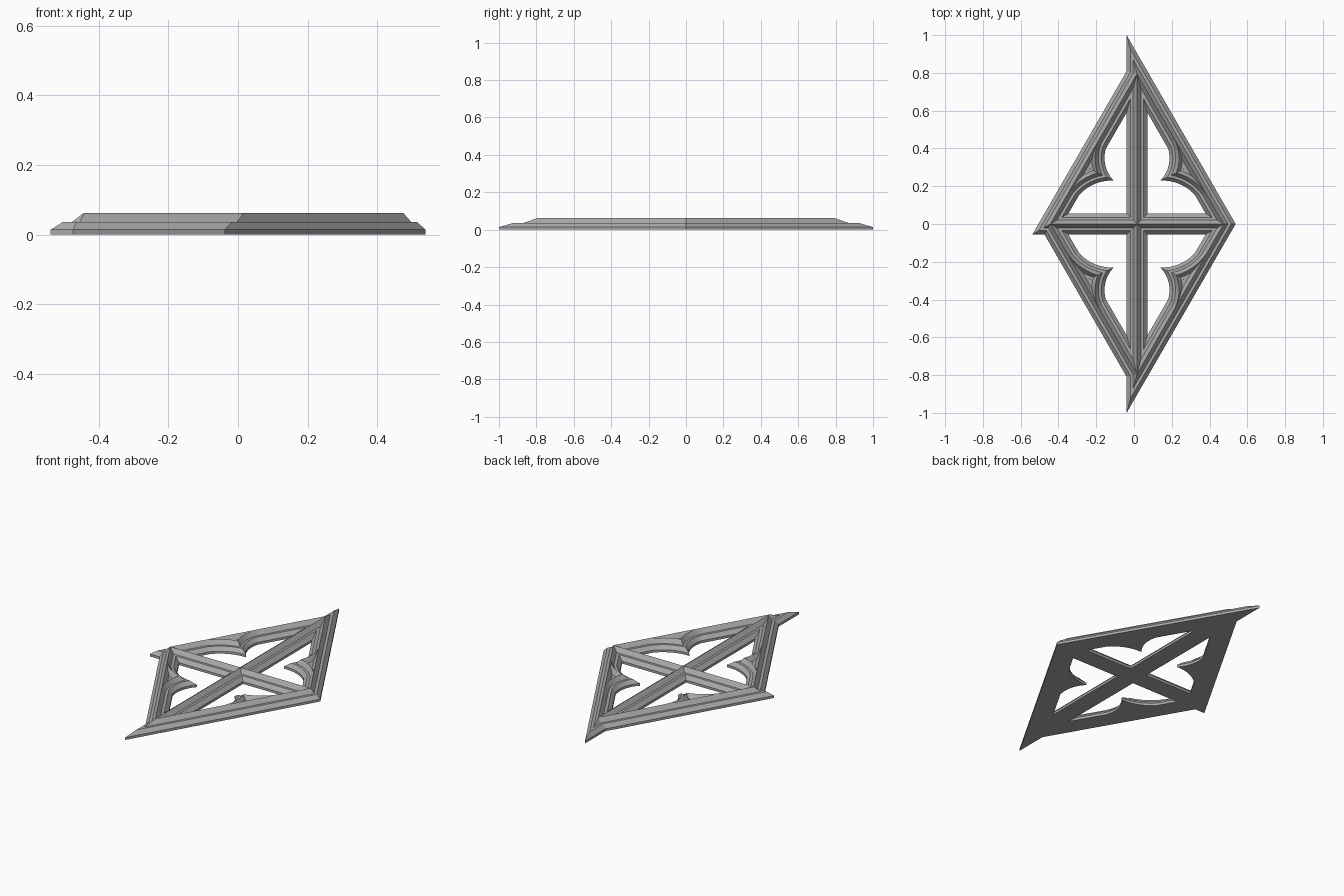
import bpy, bmesh
from math import sin, cos, radians, sqrt
from mathutils import Vector

if "Cube" in bpy.data.objects:
    bpy.data.objects.remove(bpy.data.objects["Cube"])

CENTRE_X = 0.016     # the tracery axis sits slightly off the middle
HALF = 0.055         # half width of a moulded bar
NORMAL = Vector((sqrt(3) / 2, 0.5))      # outward normal of the upper right bar
RIDGE = 0.4522 - HALF                    # distance of that bar's ridge from the centre

stone = bpy.data.materials.new("grey stone")
stone.use_nodes = True
stone.diffuse_color = (0.4, 0.4, 0.4, 1)
bsdf = stone.node_tree.nodes["Principled BSDF"]
bsdf.inputs["Base Color"].default_value = stone.diffuse_color
bsdf.inputs["Roughness"].default_value = 0.8

# Stepped ridge moulding: (offset from ridge, height)
side = [(HALF, 0), (HALF, 0.014), (0.035, 0.036), (0.02, 0.036)]
PROFILE = [(-d, z) for d, z in side] + [(0, 0.062)] + side[::-1]


def sweep(path, closed=False, scale=1.0):
    """Sweep the moulding along a flat path with mitred corners."""
    bm = bmesh.new()
    pts = [Vector(p) for p in path]
    n = len(pts)

    def normal(i):
        d = (pts[(i + 1) % n] - pts[i % n]).normalized()
        return Vector((-d.y, d.x))

    rings = []
    for i, p in enumerate(pts):
        a = normal(i - 1) if closed or i > 0 else normal(i)
        b = normal(i) if closed or i < n - 1 else a
        mitre = (a + b) / (1 + a.dot(b))
        rings.append([bm.verts.new((*(p + mitre * d * scale), z)) for d, z in PROFILE])
    k = len(PROFILE)
    for i in range(n if closed else n - 1):
        r, s = rings[i], rings[(i + 1) % n]
        for j in range(k):
            bm.faces.new((r[j], r[(j + 1) % k], s[(j + 1) % k], s[j]))
    if not closed:
        bm.faces.new(rings[0])
        bm.faces.new(rings[-1])
    return bm


def finish(bm, name):
    bmesh.ops.recalc_face_normals(bm, faces=bm.faces)
    mesh = bpy.data.meshes.new(name)
    bm.to_mesh(mesh)
    bm.free()
    mesh.materials.append(stone)
    ob = bpy.data.objects.new(name, mesh)
    ob.location.x = CENTRE_X
    bpy.context.collection.objects.link(ob)
    return ob


# Frame bars and mullions, following the ridge lines
top = Vector((0, RIDGE / NORMAL.y))
right = Vector((RIDGE / NORMAL.x, 0))
finish(sweep([top, right, -top], closed=True), "right_frame_and_vertical_mullion")
finish(sweep([right, -right, top]), "horizontal_mullion_and_upper_left_bar")
finish(sweep([-right, -top]), "lower_left_bar")

# Foils: two arcs per opening, tangent to the frame ridge and meeting at a cusp
upper, lower = Vector((0, 0.35)), Vector((0.135, 0))
FOIL = 0.05 / HALF
r_up = RIDGE - upper.dot(NORMAL)
r_low = RIDGE - lower.dot(NORMAL)


def crossing(r1, r2):
    """Outer crossing point of circles around the two foil centres."""
    gap = lower - upper
    u = gap.normalized()
    a = (gap.length_squared + r1 * r1 - r2 * r2) / (2 * gap.length)
    return upper + u * a + Vector((-u.y, u.x)) * sqrt(r1 * r1 - a * a)


cusp = crossing(r_up - 0.05, r_low - 0.05)
cut = crossing(r_up, r_low) - cusp
cut_normal = Vector((-cut.y, cut.x, 0))      # points to the upper foil


def foil(name, centre, radius, start, end, keep):
    steps = 16
    angles = [radians(start + (end - start) * i / steps) for i in range(steps + 1)]
    bm = sweep([centre + Vector((cos(a), sin(a))) * radius for a in angles], scale=FOIL)
    geom = bm.verts[:] + bm.edges[:] + bm.faces[:]
    bmesh.ops.bisect_plane(bm, geom=geom, plane_co=(*cusp, 0),
                           plane_no=cut_normal * keep, clear_inner=True)
    bmesh.ops.holes_fill(bm, edges=[e for e in bm.edges if e.is_boundary], sides=0)
    ob = finish(bm, name)
    mirror = ob.modifiers.new("four openings", "MIRROR")
    mirror.use_axis = (True, True, False)
    mirror.use_mirror_merge = False
    bpy.ops.object.select_all(action="DESELECT")
    ob.select_set(True)
    bpy.context.view_layer.objects.active = ob
    bpy.ops.object.shade_smooth_by_angle(angle=radians(20))


foil("upper_foils", upper, r_up, 30, -70, 1)
foil("lower_foils", lower, r_low, 30, 115, -1)
